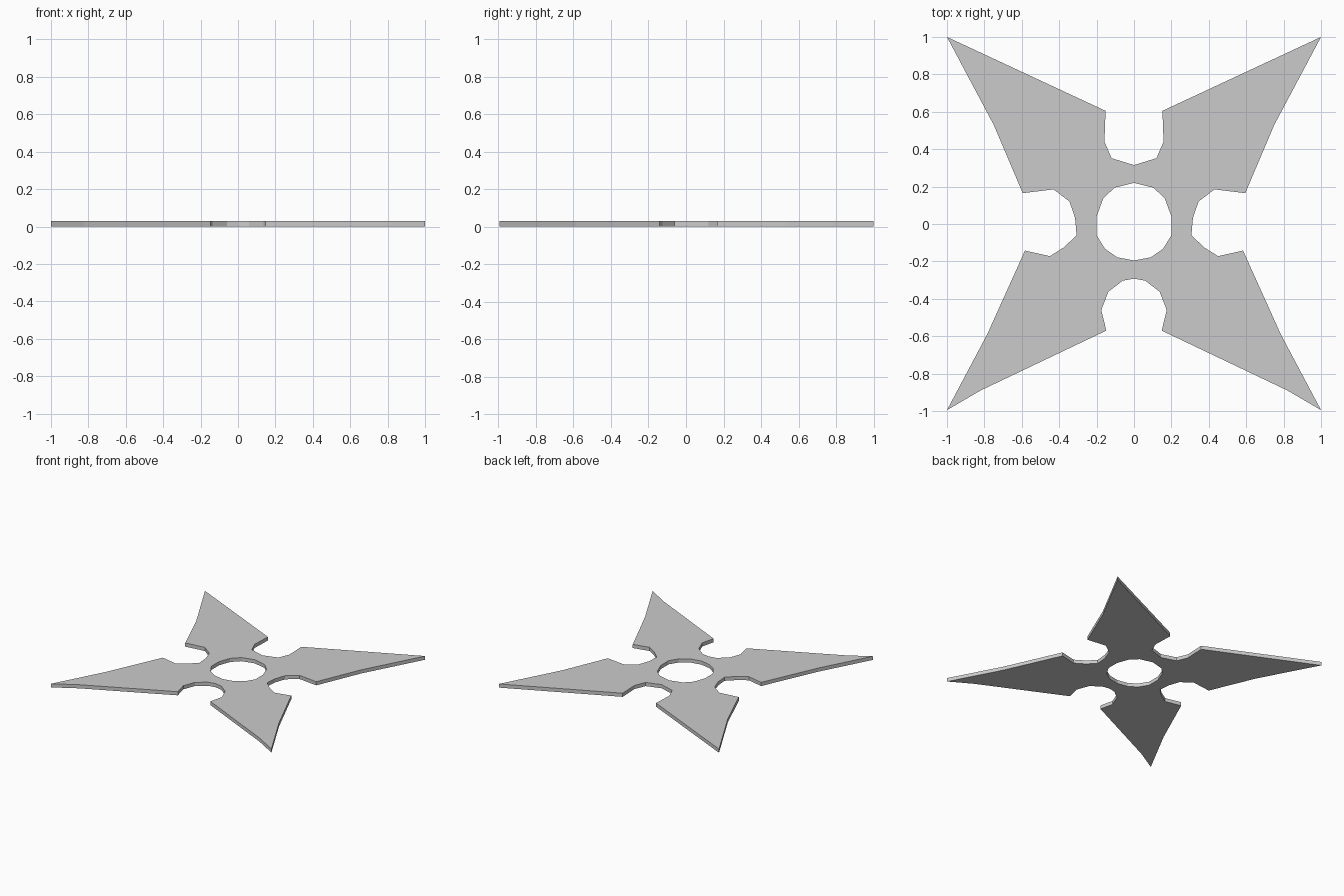
import bpy

if "Cube" in bpy.data.objects:
    bpy.data.objects.remove(bpy.data.objects["Cube"])

THICKNESS = 0.03

# Right half of the outer outline, top centre to bottom centre
OUTER = [(0, 0.315), (0.12, 0.352), (0.158, 0.44), (0.152, 0.605), (1, 1),
         (0.75, 0.53), (0.595, 0.165), (0.43, 0.185), (0.345, 0.12),
         (0.315, 0.033), (0.307, -0.06), (0.375, -0.125), (0.45, -0.172),
         (0.583, -0.142), (0.785, -0.59), (1, -0.995), (0.82, -0.89),
         (0.148, -0.57), (0.175, -0.46), (0.137, -0.362), (0.06, -0.303),
         (0, -0.292)]
# Right half of the centre hole
HOLE = [(0, 0.22), (0.105, 0.194), (0.165, 0.135), (0.2, 0.04),
        (0.2, -0.06), (0.155, -0.133), (0.09, -0.178), (0, -0.195)]


def add_loop(curve, half):
    """Mirror a half profile across x = 0 and add it as a closed loop."""
    pts = half + [(-x, y) for x, y in reversed(half[1:-1])]
    spline = curve.splines.new('POLY')
    spline.points.add(len(pts) - 1)
    for p, (x, y) in zip(spline.points, pts):
        p.co = (x, y, 0, 1)
    spline.use_cyclic_u = True


# Flat four-pointed plate with a round hole
curve = bpy.data.curves.new("star_plate", 'CURVE')
curve.dimensions = '2D'
curve.fill_mode = 'BOTH'
curve.extrude = THICKNESS / 2
add_loop(curve, OUTER)
add_loop(curve, HOLE)
plate = bpy.data.objects.new("star_plate", curve)
plate.location.z = THICKNESS / 2
bpy.context.collection.objects.link(plate)

# Turn the filled profile into a solid mesh
bpy.context.view_layer.objects.active = plate
plate.select_set(True)
bpy.ops.object.convert(target='MESH')
bpy.ops.object.mode_set(mode='EDIT')
bpy.ops.mesh.select_all(action='SELECT')
bpy.ops.mesh.remove_doubles(threshold=0.0005)
bpy.ops.mesh.normals_make_consistent(inside=False)
bpy.ops.object.mode_set(mode='OBJECT')
bpy.ops.object.shade_flat()
